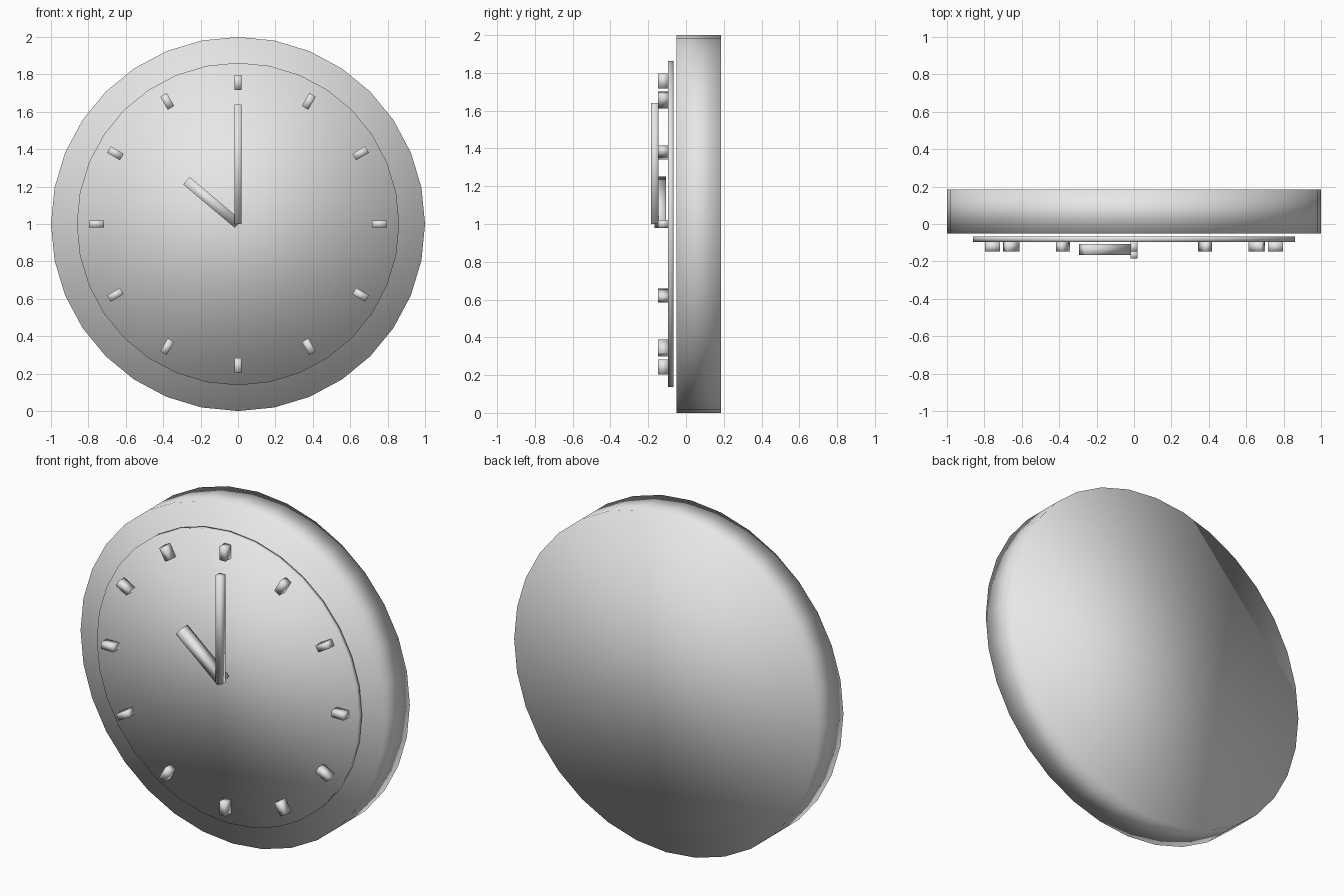
import bpy
from math import pi, radians, sin, cos

old = bpy.data.objects.get("Cube")
if old:
    bpy.data.objects.remove(old, do_unlink=True)

# One plain grey for every part
grey = bpy.data.materials.new("light_grey")
grey.use_nodes = True
COLOUR = (0.8, 0.8, 0.8, 1)
grey.diffuse_color = COLOUR
grey.node_tree.nodes["Principled BSDF"].inputs["Base Color"].default_value = COLOUR

CENTRE_Z = 1.0


def finish(name):
    ob = bpy.context.object
    ob.name = name
    ob.data.materials.append(grey)
    bpy.ops.object.shade_smooth()
    return ob


def disc(name, radius, front, back):
    """Round slab facing the front, between two depths."""
    bpy.ops.mesh.primitive_cylinder_add(
        vertices=32, radius=radius, depth=back - front,
        location=(0, (front + back) / 2, CENTRE_Z), rotation=(pi / 2, 0, 0))
    return finish(name)


def bar(name, degrees, inner, outer, width, front, back):
    """Box laid along a clock direction, measured clockwise from the top."""
    a = radians(degrees)
    mid = (inner + outer) / 2
    bpy.ops.mesh.primitive_cube_add(
        size=1, location=(mid * sin(a), (front + back) / 2, CENTRE_Z + mid * cos(a)),
        rotation=(0, a, 0))
    ob = finish(name)
    ob.scale = (width, back - front, outer - inner)
    bpy.ops.object.transform_apply(location=False, rotation=False, scale=True)
    return ob


# Case and dial
disc("case", 1.0, -0.05, 0.185)
disc("dial", 0.862, -0.095, -0.067)

# Hour markers
for hour in range(1, 13):
    bar(f"hour_marker_{hour}", hour * 30, 0.717, 0.797, 0.04, -0.147, -0.095)

# Hands
bar("hour_hand", -50, 0, 0.36, 0.053, -0.167, -0.106)
bar("minute_hand", 0, 0, 0.64, 0.038, -0.185, -0.145)
